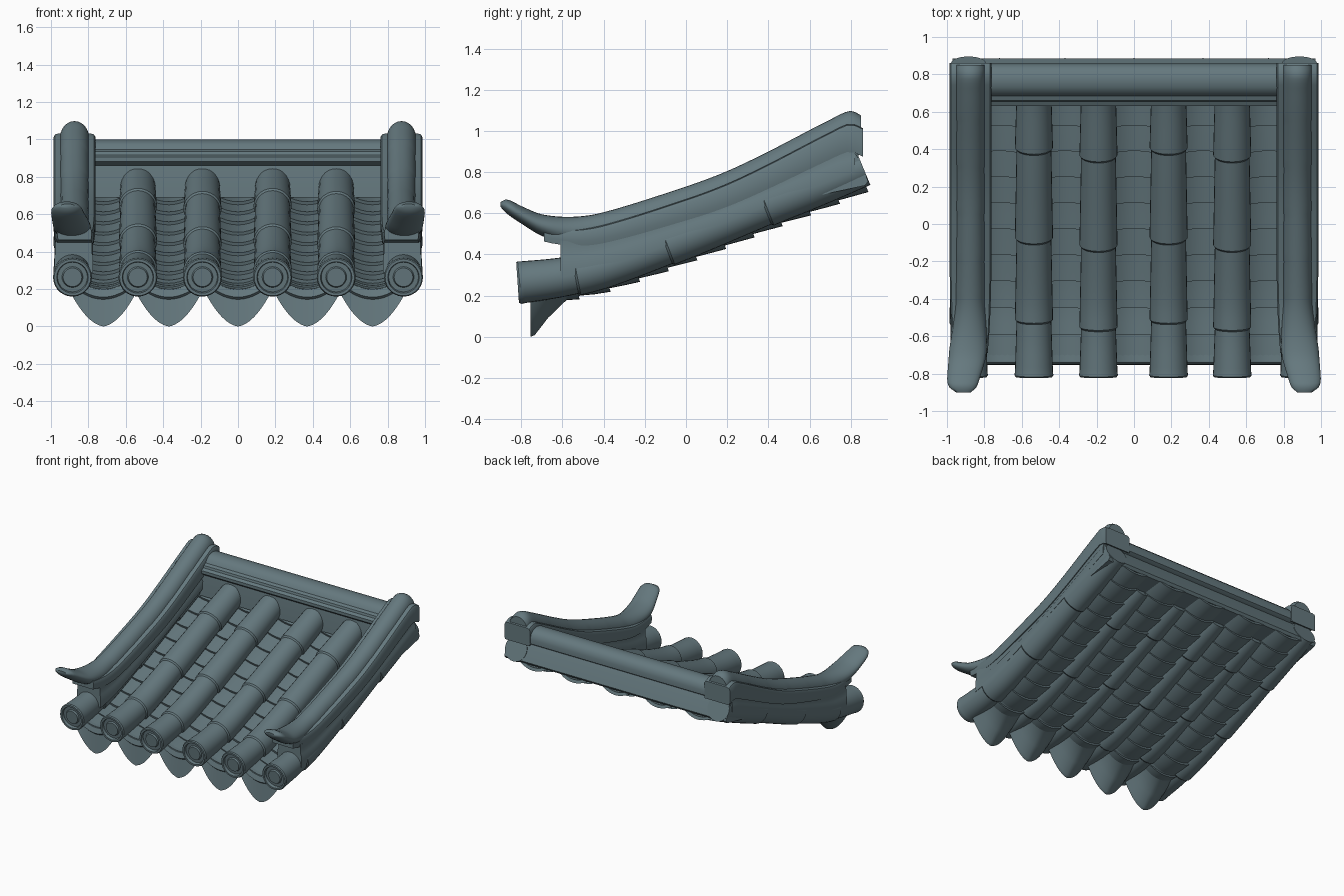
import bpy, bmesh, math

if "Cube" in bpy.data.objects:
    bpy.data.objects.remove(bpy.data.objects["Cube"], do_unlink=True)

# One slate colour for the whole roof
SLATE = (0.13, 0.19, 0.21, 1)
slate = bpy.data.materials.new("slate_grey")
slate.use_nodes = True
slate.diffuse_color = SLATE
bsdf = next(n for n in slate.node_tree.nodes if n.type == 'BSDF_PRINCIPLED')
bsdf.inputs["Base Color"].default_value = SLATE
bsdf.inputs["Roughness"].default_value = 0.8


def curve(*pts):
    """Smooth function through (position, value) points."""
    n = len(pts)

    def tangent(i):
        a, b = pts[max(i - 1, 0)], pts[min(i + 1, n - 1)]
        return (b[1] - a[1]) / (b[0] - a[0])

    def value(t):
        i = 0
        while i < n - 2 and t > pts[i + 1][0]:
            i += 1
        (x0, y0), (x1, y1) = pts[i], pts[i + 1]
        h = x1 - x0
        s = min(max((t - x0) / h, 0), 1)
        return ((2*s**3 - 3*s*s + 1) * y0 + (s**3 - 2*s*s + s) * h * tangent(i)
                + (3*s*s - 2*s**3) * y1 + (s**3 - s*s) * h * tangent(i + 1))
    return value


def loft(name, rings, angle=35):
    """Skin closed rings of points into a capped solid."""
    bm = bmesh.new()
    loops = [[bm.verts.new(p) for p in ring] for ring in rings]
    n = len(loops[0])
    for a, b in zip(loops, loops[1:]):
        for i in range(n):
            j = (i + 1) % n
            bm.faces.new((a[i], a[j], b[j], b[i]))
    bm.faces.new(loops[0])
    bm.faces.new(loops[-1])
    bmesh.ops.recalc_face_normals(bm, faces=bm.faces)
    mesh = bpy.data.meshes.new(name)
    bm.to_mesh(mesh)
    bm.free()
    mesh.materials.append(slate)
    mesh.shade_smooth()
    mesh.set_sharp_from_angle(angle=math.radians(angle))
    ob = bpy.data.objects.new(name, mesh)
    bpy.context.scene.collection.objects.link(ob)
    return ob


def steps(a, b, n):
    return [a + (b - a) * i / n for i in range(n + 1)]


# Sweep of the roof slope, and of the crest of the side ridges
slope_z = curve((-0.82, 0.262), (-0.6, 0.29), (-0.4, 0.335), (0, 0.48),
                (0.4, 0.64), (0.62, 0.725), (0.9, 0.84))
crest_z = curve((-0.9, 0.655), (-0.87, 0.668), (-0.8, 0.635), (-0.7, 0.595),
                (-0.55, 0.583), (-0.4, 0.605), (0, 0.73), (0.2, 0.805),
                (0.4, 0.9), (0.7, 1.055), (0.8, 1.098), (0.85, 1.075))


def on_slope(x, y, v):
    """Point at height v square to the roof slope."""
    grade = (slope_z(y + 0.02) - slope_z(y - 0.02)) / 0.04
    k = 1 / math.hypot(1, grade)
    return (x, y - v * grade * k, slope_z(y) + v * k)


# Round cover tiles: overlapping tapered lengths with a recessed end disc
DISC = [(-0.812, 0.05), (-0.8, 0.056), (-0.8, 0.08), (-0.818, 0.084),
        (-0.818, 0.098), (-0.808, 0.104)]


def cover_tile_row(name, x, end, shift):
    profile = list(DISC)
    joints = [-0.8, -0.54 + shift, -0.1 + shift, 0.38 + shift, end]
    for a, b in zip(joints, joints[1:]):
        for y in steps(a + 0.01, b, 8):
            t = (y - a) / (b - a)
            profile.append((y, 0.102 - 0.009 * t))
    rings = []
    for y, r in profile:
        ring = [math.tau * i / 28 for i in range(28)]
        rings.append([on_slope(x + r * math.cos(a), y, r * math.sin(a)) for a in ring])
    loft(name, rings)


for i, x in enumerate((-0.535, -0.19, 0.185, 0.525)):
    cover_tile_row(f"cover_tile_row_{i + 1}", x, 0.7, 0.02 * (-1) ** i)
for side, s in (("left", 1), ("right", -1)):
    cover_tile_row(f"edge_tile_row_{side}", 0.885 * s, 0.86, 0)

# Curved pan tiles stepping up the slope between the cover tiles
PAN_X = (-0.72, -0.37, 0, 0.37, 0.72)
HALF = 0.18
US = steps(-1, 1, 12)


def pan_height(u):
    return -0.085 + 0.085 * u * u


def pan_tile(name, x, y0):
    rings = []
    for y in steps(y0, y0 + 0.2, 3):
        lift = 0.014 - 0.026 * (y - y0) / 0.2
        top = [on_slope(x + HALF * u, y, pan_height(u) + lift) for u in US]
        low = [on_slope(x + HALF * u, y, pan_height(u) + lift - 0.024) for u in reversed(US)]
        rings.append(top + low)
    loft(name, rings)


def drip_tile(name, x):
    """Pointed leaf hanging from the lowest pan tile."""
    rings = []
    for u in steps(-0.98, 0.98, 24):
        top = slope_z(-0.75) + pan_height(u) + 0.012
        tip = 0.03 * abs(u) + 0.16 * u * u
        back = slope_z(-0.5) + pan_height(u) - 0.02
        profile = [(-0.74, top), (-0.752, top - 0.04), (-0.738, top - 0.052),
                   (-0.755, tip), (-0.735, tip + 0.008),
                   (-0.67, tip * 0.5 + (back - 0.02) * 0.5),
                   (-0.58, back - 0.025), (-0.5, back), (-0.5, back + 0.015)]
        rings.append([(x + HALF * u, y, z) for y, z in profile])
    loft(name, rings)


for c, x in enumerate(PAN_X):
    drip_tile(f"drip_tile_{c + 1}", x)
    for k in range(11):
        pan_tile(f"pan_tile_{c + 1}_{k + 1}", x, -0.74 + 0.138 * k)

# Side ridges: a footing, a wide slab and a rounded cap ending in a horn
cap_x = curve((-0.9, 0.912), (-0.85, 0.915), (-0.7, 0.89), (-0.45, 0.876), (0.85, 0.874))
cap_w = curve((-0.9, 0.04), (-0.87, 0.075), (-0.8, 0.09), (-0.68, 0.1),
              (-0.55, 0.09), (-0.4, 0.078), (0.85, 0.078))
cap_depth = curve((-0.9, 0.025), (-0.87, 0.07), (-0.8, 0.085), (-0.7, 0.105),
                  (-0.55, 0.14), (-0.3, 0.17), (0.85, 0.18))
slab_depth = curve((-0.69, 0.13), (-0.4, 0.15), (0, 0.165), (0.86, 0.2))
slab_w = curve((-0.69, 0.092), (-0.5, 0.105), (-0.2, 0.112), (0.86, 0.112))


def mirrored(half):
    return half + [(-u, z) for u, z in reversed(half)]


for side, s in (("left", 1), ("right", -1)):
    rings = []
    for y in steps(-0.9, 0.85, 70):
        d = cap_depth(y) / 2
        mid = crest_z(y) - d
        w = cap_w(y) * (1 + (0.03 * ((0.8 - y) % 0.25) / 0.25 if y > -0.4 else 0))
        rings.append([(s * (cap_x(y) + w * math.cos(a)), y, mid + d * math.sin(a))
                      for a in (math.tau * i / 24 for i in range(24))])
    loft(f"ridge_cap_{side}", rings, 50)

    rings = []
    for y in steps(-0.69, 0.86, 40):
        t, w = min(crest_z(y), 1.095), slab_w(y)
        b = t - slab_depth(y)
        half = [(w * 0.75, t - 0.062), (w * 0.93, t - 0.067), (w, t - 0.082),
                (w, b + 0.025), (w * 0.96, b)]
        rings.append([(s * (0.874 + u), y, z) for u, z in mirrored(half)])
    loft(f"ridge_slab_{side}", rings)

    rings = []
    for y in steps(-0.61, 0.82, 36):
        top, low = crest_z(y) - slab_depth(y) + 0.02, slope_z(y)
        ledge = low + (top - low) * 0.5
        half = [(0.096, top), (0.098, ledge + 0.01), (0.104, ledge), (0.104, low)]
        rings.append([(s * (0.878 + u), y, z) for u, z in mirrored(half)])
    loft(f"ridge_footing_{side}", rings)

# Top ridge across the back: rounded capping over a tall base
CAPPING = [(0.66, 0.86), (0.632, 0.882), (0.632, 0.905), (0.655, 0.918), (0.66, 0.935),
           (0.685, 0.945), (0.7, 0.972), (0.73, 0.992), (0.775, 1.0), (0.82, 0.99),
           (0.847, 0.965), (0.857, 0.93), (0.857, 0.895), (0.82, 0.87)]
BASE = [(0.66, 0.69), (0.665, 0.8), (0.675, 0.89), (0.82, 0.895), (0.835, 0.87), (0.885, 0.755),
        (0.87, 0.735)]
for name, outline, half in (("top_ridge_capping", CAPPING, 0.8), ("top_ridge_base", BASE, 0.97)):
    loft(name, [[(x, y, z) for y, z in outline] for x in (-half, half)])
